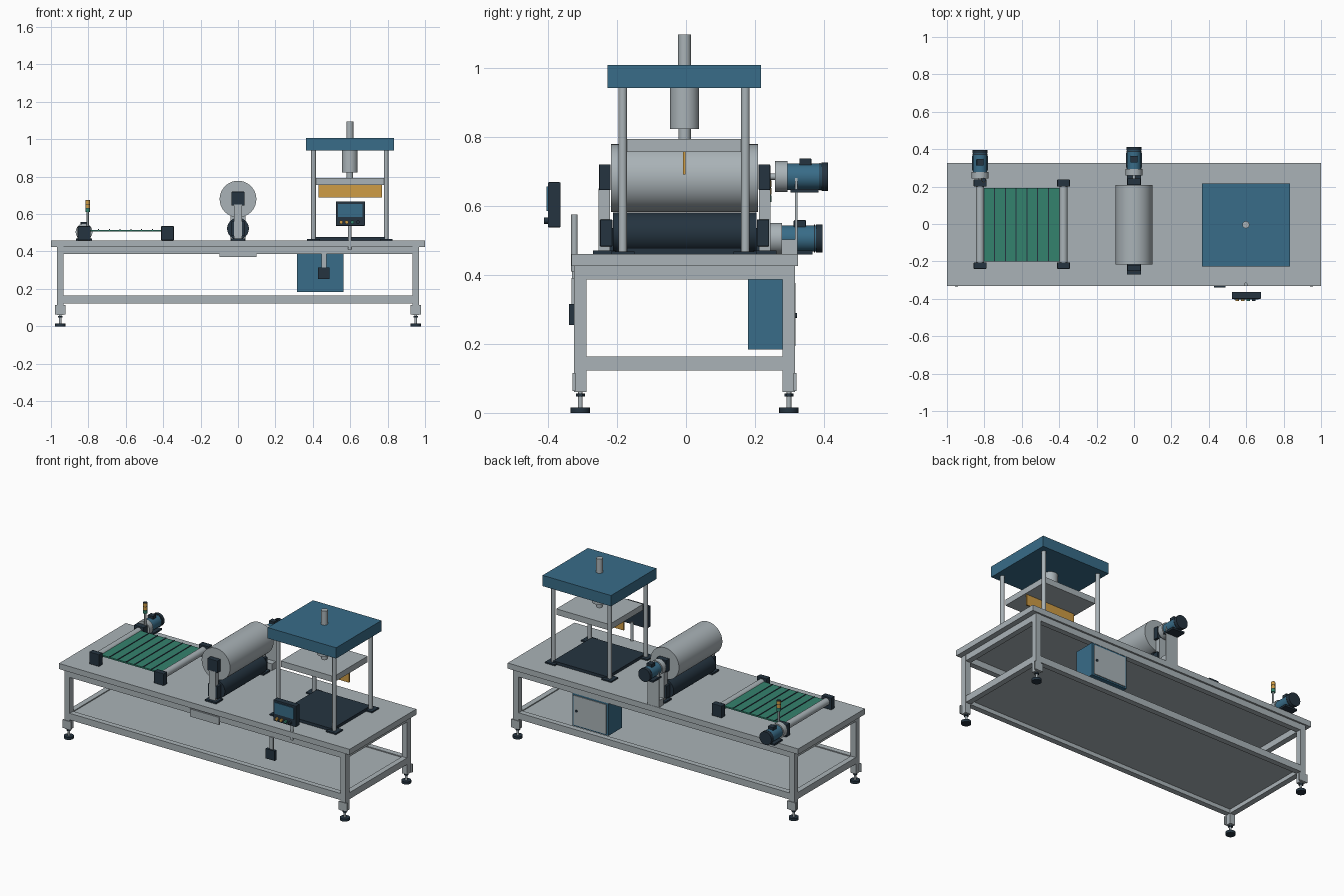
import bpy, math


def material(name, rgb):
    m = bpy.data.materials.new(name)
    m.diffuse_color = (*rgb, 1)
    return m


STEEL = material("steel grey", (0.40, 0.45, 0.475))
NAVY = material("dark navy", (0.018, 0.034, 0.051))
BLUE = material("machine blue", (0.04, 0.15, 0.246))
GREEN = material("belt green", (0.034, 0.225, 0.155))
AMBER = material("amber", (0.62, 0.335, 0.06))
CY = -0.004  # table centre line


def box(name, x, y, z, mat, bevel=0):
    """Box from (min, max) ranges."""
    bpy.ops.mesh.primitive_cube_add(size=1, location=[sum(r) / 2 for r in (x, y, z)])
    o = bpy.context.object
    o.name = name
    o.scale = [r[1] - r[0] for r in (x, y, z)]
    bpy.ops.object.transform_apply(location=False, rotation=False, scale=True)
    o.data.materials.append(mat)
    if bevel:
        b = o.modifiers.new("edge", 'BEVEL')
        b.width, b.segments = bevel, 2
    return o


def cyl(name, axis, a, b, start, end, r, mat, n=32):
    """Cylinder along 'y' at (x, z) = (a, b) or along 'z' at (x, y) = (a, b)."""
    m = (start + end) / 2
    loc, rot = ((a, m, b), (math.pi / 2, 0, 0)) if axis == 'y' else ((a, b, m), (0, 0, 0))
    bpy.ops.mesh.primitive_cylinder_add(vertices=n, radius=r, depth=end - start,
                                        location=loc, rotation=rot)
    o = bpy.context.object
    o.name = name
    o.data.materials.append(mat)
    bpy.ops.object.shade_smooth_by_angle(angle=math.radians(35))
    return o


# Table top and lower shelf
box("table_top", (-1, 1), (-0.332, 0.325), (0.425, 0.46), STEEL)
box("lower_shelf", (-0.95, 0.95), (-0.305, 0.297), (0.148, 0.158), STEEL)

# Rails
for level, z in (("upper", (0.387, 0.425)), ("lower", (0.123, 0.164))):
    for side, y in (("front", -0.306), ("back", 0.297)):
        box(f"{level}_{side}_rail", (-0.933, 0.933), (y - 0.017, y + 0.017), z, STEEL)
    for s in (-1, 1):
        box(f"{level}_end_rail", (s * 0.95 - 0.017, s * 0.95 + 0.017), (-0.29, 0.28), z, STEEL)

# Legs with levelling feet
for sx in (-1, 1):
    for sy in (-1, 1):
        x, y = sx * 0.95, CY + sy * 0.302
        box("leg", (x - 0.018, x + 0.018), (y - 0.018, y + 0.018), (0.06, 0.425), STEEL)
        f = y + sy * 0.018
        box("foot_bracket", (x - 0.029, x + 0.029), (f - 0.004, f + 0.004), (0.064, 0.115), STEEL)
        cyl("foot_screw", 'z', x, y, 0.012, 0.07, 0.007, STEEL, 16)
        cyl("foot_nut", 'z', x, y, 0.047, 0.056, 0.013, NAVY, 6)
        cyl("foot_pad", 'z', x, y, 0, 0.016, 0.028, NAVY, 24)

# Front plate under the table edge
box("front_plate", (-0.1, 0.1), (-0.33, -0.322), (0.37, 0.417), STEEL)

# Conveyor: rollers, bearing blocks, belt and cross strips
for x in (-0.823, -0.377):
    cyl("conveyor_roller", 'y', x, 0.505, -0.21, 0.2, 0.022, STEEL)
    for y in ((-0.24, -0.205), (0.2, 0.238)):
        box("conveyor_bearing", (x - 0.034, x + 0.034), y, (0.46, 0.535), NAVY, 0.003)
box("belt", (-0.803, -0.397), (-0.2, 0.192), (0.507, 0.516), GREEN)
for i in range(6):
    x = -0.745 + i * 0.0575
    box("belt_strip", (x - 0.003, x + 0.003), (-0.2, 0.192), (0.512, 0.519), NAVY)


def motor(x, z, y):
    """Geared motor pointing to the back, starting at y."""
    cyl("motor_shaft", 'y', x, z, y - 0.03, y + 0.01, 0.009, STEEL, 16)
    cyl("motor_gearbox", 'y', x, z, y, y + 0.036, 0.045, STEEL)
    cyl("motor_body", 'y', x, z, y + 0.036, y + 0.137, 0.038, BLUE)
    cyl("motor_fan_cover", 'y', x, z, y + 0.134, y + 0.153, 0.041, NAVY)
    cyl("motor_ring", 'y', x, z, y + 0.128, y + 0.132, 0.040, NAVY)
    box("motor_terminal_box", (x - 0.018, x + 0.018), (y + 0.07, y + 0.105),
        (z + 0.03, z + 0.053), NAVY, 0.002)
    box("motor_foot", (x - 0.042, x + 0.042), (y + 0.045, y + 0.125),
        (z - 0.046, z - 0.035), NAVY)


motor(-0.823, 0.505, 0.242)
motor(0, 0.684, 0.258)

# Drum motor bracket
box("bracket_plate", (-0.04, 0.04), (0.316, 0.323), (0.46, 0.68), STEEL)
box("bracket_foot", (-0.04, 0.04), (0.277, 0.318), (0.46, 0.502), STEEL)

# Drum and lower roller on end stands
cyl("drum", 'y', 0, 0.68, -0.217, 0.209, 0.098, STEEL, 64)
cyl("lower_roller", 'y', 0, 0.522, -0.212, 0.204, 0.058, NAVY, 48)
for s in (-1, 1):
    def span(a, b):
        return tuple(sorted((CY + s * a, CY + s * b)))
    box("drum_bearing", (-0.035, 0.035), span(0.214, 0.248), (0.645, 0.72), NAVY, 0.003)
    box("drum_post", (-0.021, 0.021), span(0.216, 0.249), (0.465, 0.65), STEEL)
    box("roller_bearing", (-0.035, 0.035), span(0.209, 0.245), (0.482, 0.56), NAVY, 0.003)
    box("stand_foot", (-0.038, 0.038), span(0.2, 0.266), (0.46, 0.47), NAVY)

# Press: bed, columns, head, moving plate, blade and cylinder
box("press_bed", (0.415, 0.785), (-0.195, 0.185), (0.46, 0.478), NAVY)
for x in (0.404, 0.792):
    for y in (-0.183, 0.172):
        cyl("press_column", 'z', x, y, 0.46, 0.945, 0.0125, STEEL, 24)
        box("column_flange", (x - 0.034, x + 0.034), (y - 0.034, y + 0.034), (0.46, 0.468), NAVY)
box("press_head", (0.364, 0.835), (-0.228, 0.217), (0.941, 1.008), BLUE)
box("moving_plate", (0.415, 0.78), (-0.172, 0.161), (0.756, 0.793), STEEL)
box("blade", (0.43, 0.77), (-0.009, -0.001), (0.69, 0.757), AMBER)
cyl("press_cylinder", 'z', 0.598, CY, 0.822, 0.942, 0.042, STEEL)
cyl("press_rod", 'z', 0.598, CY, 0.79, 0.825, 0.018, STEEL)
cyl("press_top_rod", 'z', 0.598, CY, 1.005, 1.096, 0.019, STEEL)

# Control panel with screen and buttons
cyl("panel_post", 'z', 0.598, -0.323, 0.41, 0.575, 0.0095, STEEL, 20)
box("control_panel", (0.523, 0.679), (-0.4, -0.363), (0.537, 0.668), NAVY, 0.003)
box("panel_screen", (0.535, 0.666), (-0.404, -0.398), (0.585, 0.655), BLUE)
for x, mat in ((0.551, AMBER), (0.581, AMBER), (0.611, GREEN), (0.641, STEEL)):
    cyl("panel_button", 'y', x, 0.557, -0.411, -0.398, 0.0095, mat if mat != STEEL else NAVY, 16)

# Hanging switch box below the table edge
box("switch_stem", (0.447, 0.473), (-0.331, -0.322), (0.31, 0.39), STEEL)
box("switch_box", (0.428, 0.49), (-0.339, -0.321), (0.254, 0.315), NAVY)

# Electrical cabinet with rear door and knob
box("cabinet", (0.316, 0.563), (0.179, 0.312), (0.184, 0.387), BLUE)
box("cabinet_door", (0.328, 0.551), (0.31, 0.317), (0.193, 0.376), STEEL)
cyl("door_knob", 'y', 0.532, 0.282, 0.315, 0.322, 0.007, NAVY, 16)

# Signal lamp stack
cyl("beacon_pole", 'z', -0.803, 0.235, 0.46, 0.612, 0.006, STEEL, 16)
for i, mat in enumerate((GREEN, AMBER, AMBER)):
    z = 0.61 + i * 0.022
    cyl("beacon_lamp", 'z', -0.803, 0.235, z, z + 0.019, 0.0125, mat, 20)
    cyl("beacon_ring", 'z', -0.803, 0.235, z + 0.019, z + 0.022, 0.0115, NAVY, 20)
